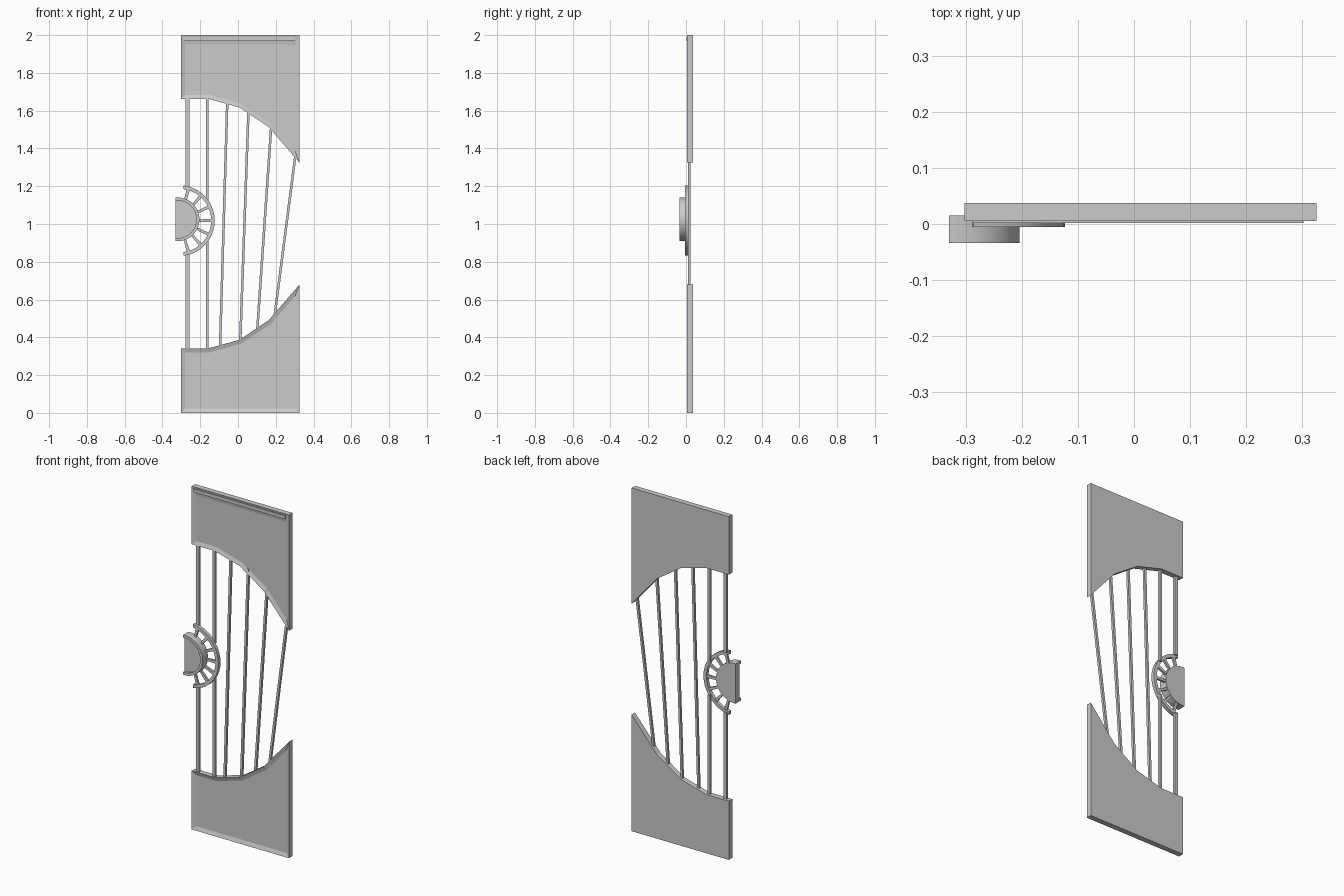
import bpy, bmesh, math

if "Cube" in bpy.data.objects:
    bpy.data.objects.remove(bpy.data.objects["Cube"])


def prism(name, pts, y0, y1, inset=0.0, depth=0.0, fix=None):
    """Extrude an x-z outline from y0 (front) to y1 (back), optionally sinking the front face."""
    bm = bmesh.new()
    front = bm.faces.new([bm.verts.new((x, y0, z)) for x, z in pts])
    front.normal_update()
    if front.normal.y > 0:
        front.normal_flip()
    fv = list(front.verts)
    back = [bm.verts.new((v.co.x, y1, v.co.z)) for v in fv]
    n = len(fv)
    for i in range(n):
        j = (i + 1) % n
        bm.faces.new((fv[j], fv[i], back[i], back[j]))
    bm.faces.new(back[::-1])
    bm.normal_update()
    if inset:
        bmesh.ops.inset_individual(bm, faces=[front], thickness=inset,
                                   depth=-depth, use_even_offset=True)
        if fix:
            for v in front.verts:
                v.co.z = fix(v.co.z)
    bmesh.ops.recalc_face_normals(bm, faces=bm.faces[:])
    me = bpy.data.meshes.new(name)
    bm.to_mesh(me)
    bm.free()
    ob = bpy.data.objects.new(name, me)
    bpy.context.collection.objects.link(ob)
    return ob


def arc(cx, cz, r, a, n):
    return [(cx + r * math.cos(math.radians(-a + 2 * a * i / n)),
             cz + r * math.sin(math.radians(-a + 2 * a * i / n))) for i in range(n + 1)]


def bar(name, a, b, w0, w1, y0, y1):
    """Straight rectangular bar in the x-z plane, tapering from w0 to w1."""
    dx, dz = b[0] - a[0], b[1] - a[1]
    L = math.hypot(dx, dz)
    nx, nz = -dz / L / 2, dx / L / 2
    return prism(name, [(a[0] + nx * w0, a[1] + nz * w0), (b[0] + nx * w1, b[1] + nz * w1),
                        (b[0] - nx * w1, b[1] - nz * w1), (a[0] - nx * w0, a[1] - nz * w0)], y0, y1)


# Upper and lower door panels with recessed fronts
upper = [(-.302, 2), (.325, 2), (.325, 1.325), (.163, 1.513),
         (.008, 1.617), (-.155, 1.662), (-.302, 1.662)]
lower = [(x, 2.004 - z if z < 2 else 0) for x, z in upper]
prism("upper_panel", upper, .005, .037, .022, .008, lambda z: 1.95 if z > 1.96 else z)
prism("lower_panel", lower, .005, .037, .022, .008)

# Thin strip along the top
prism("top_strip", [(-.288, 1.97), (.302, 1.97), (.302, 1.99), (-.288, 1.99)], .002, .008)

# Slanted bars between the panels; the two left ones break at the handle ring
CX, CZ = -.31, 1.018
bars = [((-.268, 1.67), (-.268, CZ + .175), .02),
        ((-.268, CZ - .175), (-.268, .335), .02),
        ((-.163, 1.675), (-.163, CZ + .1), .015),
        ((-.163, CZ - .1), (-.163, .335), .015),
        ((-.057, 1.645), (-.095, .35), .013),
        ((.056, 1.615), (.012, .38), .013),
        ((.176, 1.52), (.102, .44), .013),
        ((.304, 1.365), (.192, .50), .013)]
for i, (a, b, w) in enumerate(bars):
    bar(f"bar_{i + 1}", a, b, w, w, .010, .024)

# Half ring around the handle
prism("handle_ring", arc(CX, CZ, .187, 83, 20) + arc(CX, CZ, .168, 82.5, 20)[::-1], -.005, .015)

# Fan of spokes
for i, deg in enumerate((-74, -49, -25, 0, 25, 49, 74)):
    c, s = math.cos(math.radians(deg)), math.sin(math.radians(deg))
    bar(f"spoke_{i + 1}", (CX + .095 * c, CZ + .095 * s), (CX + .173 * c, CZ + .173 * s),
        .012, .018, .0, .012)

# Half-round handle: recessed plate with a raised rim
HX, HZ = -.32, 1.025
prism("handle_plate", [(-.33, HZ - .106)] + arc(HX, HZ, .106, 90, 20) + [(-.33, HZ + .106)],
      -.020, .015)
prism("handle_rim", [(-.33, HZ - .116)] + arc(HX, HZ, .116, 90, 20)
      + [(-.33, HZ + .116), (-.33, HZ + .1)] + arc(HX, HZ, .1, 90, 20)[::-1]
      + [(-.33, HZ - .1)], -.034, .015)

# Smooth the round handle pieces
for ob in bpy.data.objects:
    ob.select_set(ob.name.startswith("handle"))
    if ob.name.startswith("handle"):
        bpy.context.view_layer.objects.active = ob
bpy.ops.object.shade_smooth_by_angle()
